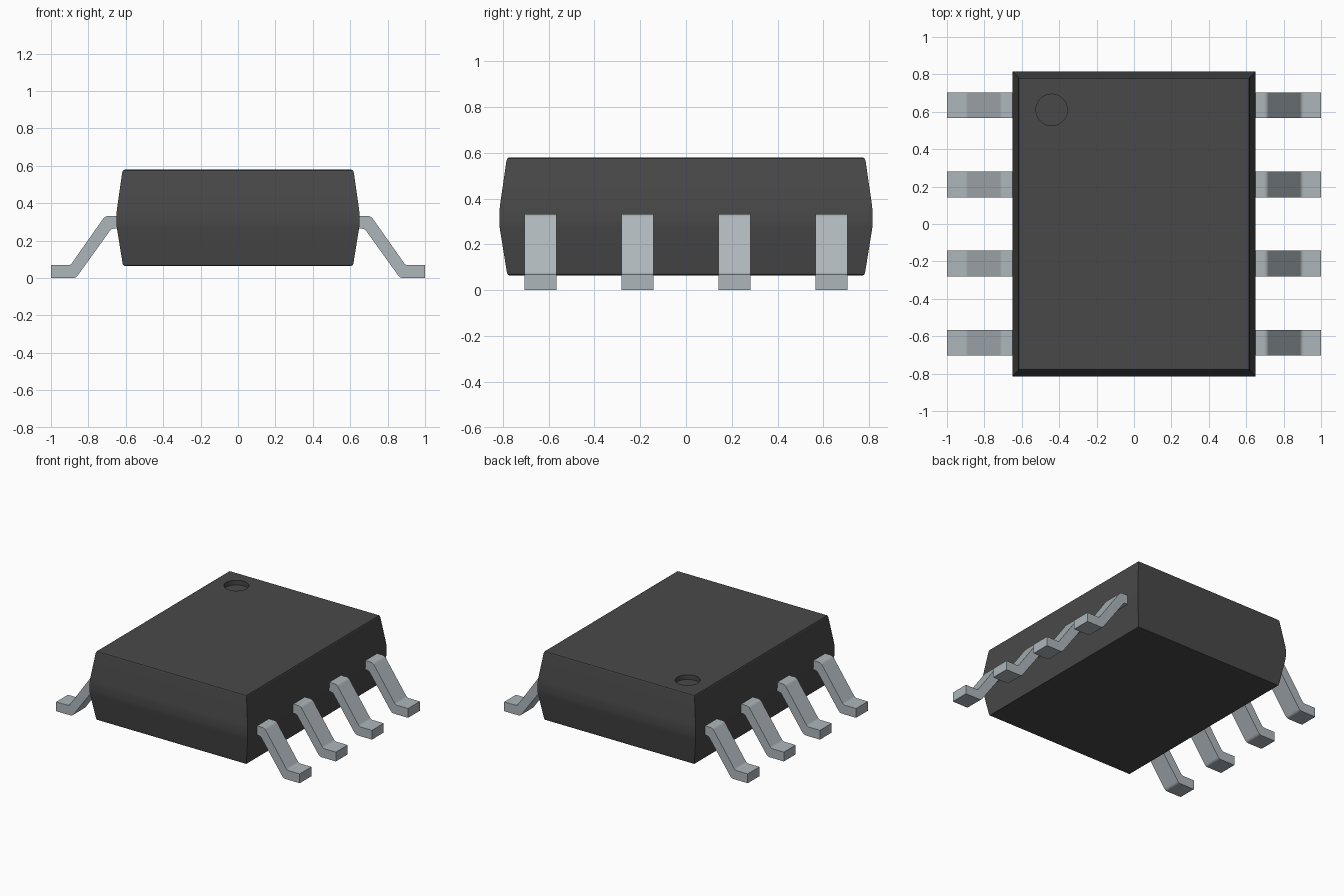
import bpy
import bmesh
import math

if "Cube" in bpy.data.objects:
    bpy.data.objects.remove(bpy.data.objects["Cube"])


def material(name, color):
    mat = bpy.data.materials.new(name)
    mat.use_nodes = True
    mat.diffuse_color = color
    mat.node_tree.nodes["Principled BSDF"].inputs["Base Color"].default_value = color
    return mat


def make_object(name, bm, mat):
    bmesh.ops.recalc_face_normals(bm, faces=bm.faces)
    mesh = bpy.data.meshes.new(name)
    bm.to_mesh(mesh)
    bm.free()
    mesh.materials.append(mat)
    obj = bpy.data.objects.new(name, mesh)
    bpy.context.collection.objects.link(obj)
    return obj


def activate(obj):
    bpy.ops.object.select_all(action='DESELECT')
    obj.select_set(True)
    bpy.context.view_layer.objects.active = obj


plastic = material("dark grey plastic", (0.066, 0.066, 0.066, 1))
metal = material("tin metal", (0.42, 0.47, 0.50, 1))

# Package body: stacked rectangles, widest at the waist, softened top and bottom rims
HALF_X, HALF_Y = 0.65, 0.815
layers = [(0.065, 0.044), (0.068, 0.037), (0.078, 0.033), (0.27, 0.002), (0.30, 0),
          (0.34, 0), (0.37, 0.003), (0.565, 0.031), (0.576, 0.036), (0.58, 0.044)]
bm = bmesh.new()
rings = []
for z, inset in layers:
    x, y = HALF_X - inset, HALF_Y - inset
    rings.append([bm.verts.new((sx * x, sy * y, z))
                  for sx, sy in ((-1, -1), (1, -1), (1, 1), (-1, 1))])
for low, high in zip(rings, rings[1:]):
    for i in range(4):
        j = (i + 1) % 4
        bm.faces.new((low[i], low[j], high[j], high[i]))
bm.faces.new(rings[0])
bm.faces.new(rings[-1])
body = make_object("package_body", bm, plastic)

# Round first-pin dimple sunk into the top
bpy.ops.mesh.primitive_cylinder_add(vertices=48, radius=0.084, depth=0.1,
                                    location=(-0.44, 0.61, 0.595))
cutter = bpy.context.object
cutter.name = "dimple_cutter"
cutter.hide_render = True
cutter.data.materials.append(plastic)
cut = body.modifiers.new("dimple", 'BOOLEAN')
cut.operation = 'DIFFERENCE'
cut.object = cutter
activate(body)
bpy.ops.object.modifier_apply(modifier=cut.name)
bpy.data.objects.remove(cutter)
bpy.ops.object.shade_smooth_by_angle(angle=math.radians(35))
soft = body.modifiers.new("flat_panels", 'WEIGHTED_NORMAL')
soft.keep_sharp = True

# Gull-wing pin: side profile with rounded bends, extruded across its width
PIN_WIDTH = 0.138
profile = [(0.60, 0.332), (0.695, 0.332), (0.708, 0.329), (0.719, 0.320),
           (0.888, 0.080), (0.896, 0.072), (0.907, 0.069), (1.0, 0.069),
           (1.0, 0.0), (0.882, 0.0), (0.869, 0.003), (0.858, 0.012),
           (0.684, 0.254), (0.676, 0.261), (0.665, 0.264), (0.60, 0.264)]


def add_pin(name, side, y):
    bm = bmesh.new()
    verts = [bm.verts.new((side * x, y - PIN_WIDTH / 2, z)) for x, z in profile]
    face = bm.faces.new(verts)
    new = bmesh.ops.extrude_face_region(bm, geom=[face])["geom"]
    bmesh.ops.translate(bm, vec=(0, PIN_WIDTH, 0),
                        verts=[v for v in new if isinstance(v, bmesh.types.BMVert)])
    pin = make_object(name, bm, metal)
    activate(pin)
    bpy.ops.object.shade_smooth_by_angle(angle=math.radians(35))
    pin.modifiers.new("flat_panels", 'WEIGHTED_NORMAL').keep_sharp = True


for side, label in ((-1, "right"), (1, "left")):
    for i in range(4):
        add_pin(f"{label}_pin_{i + 1}", side, (i - 1.5) * 0.4235)
